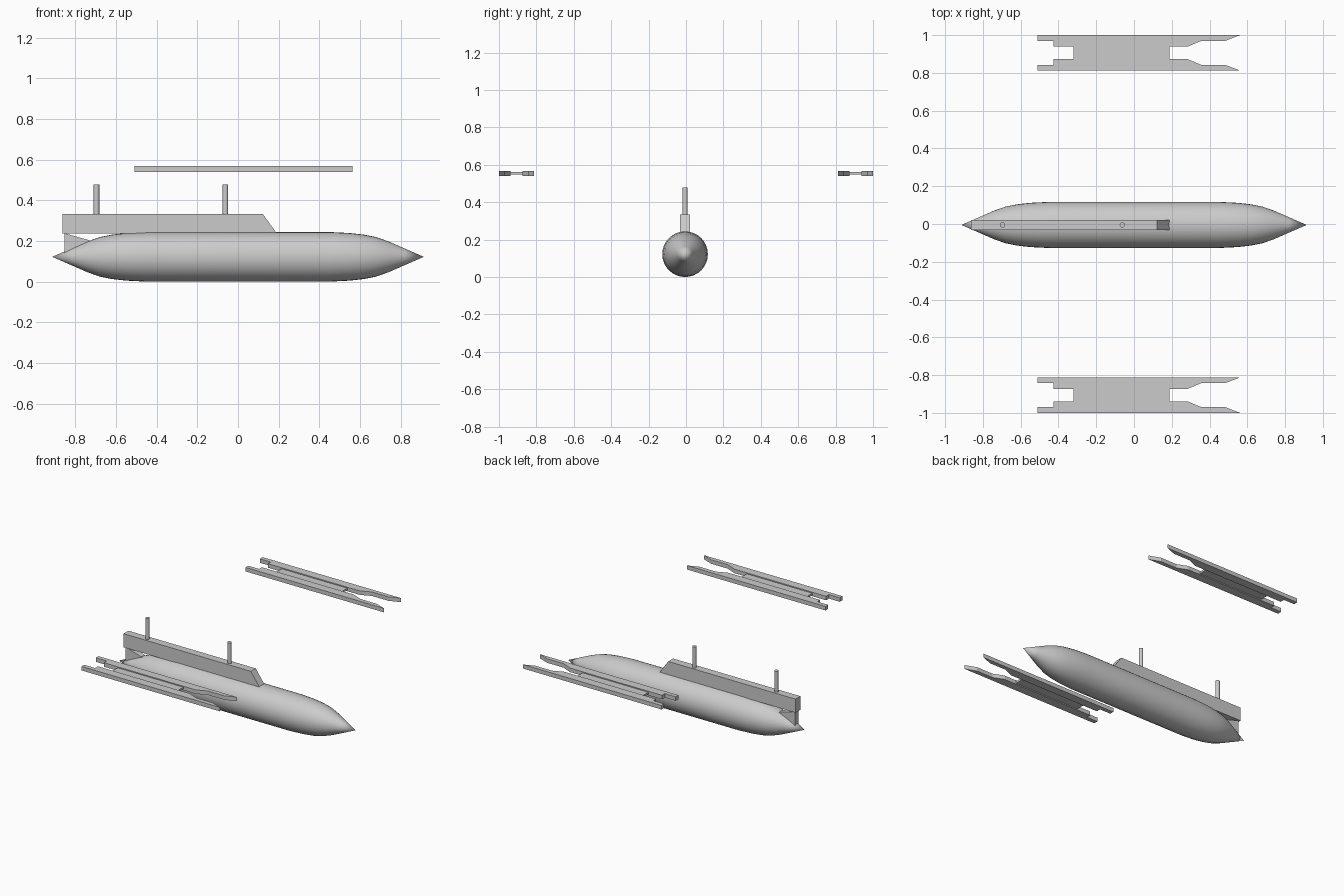
import bpy, bmesh, math
from mathutils import Matrix

if "Cube" in bpy.data.objects:
    bpy.data.objects.remove(bpy.data.objects["Cube"])

CY, CZ = -0.005, 0.122  # hull axis


def make(name, bm, smooth=False):
    bmesh.ops.remove_doubles(bm, verts=bm.verts, dist=1e-5)
    bmesh.ops.recalc_face_normals(bm, faces=bm.faces)
    mesh = bpy.data.meshes.new(name)
    bm.to_mesh(mesh)
    bm.free()
    ob = bpy.data.objects.new(name, mesh)
    bpy.context.collection.objects.link(ob)
    if smooth:
        bpy.ops.object.select_all(action='DESELECT')
        ob.select_set(True)
        bpy.context.view_layer.objects.active = ob
        bpy.ops.object.shade_smooth_by_angle(angle=math.radians(30))
    return ob


def prism(bm, pts, offset):
    """Extrude a closed 3D outline by a vector."""
    face = bm.faces.new([bm.verts.new(p) for p in pts])
    new = bmesh.ops.extrude_face_region(bm, geom=[face])["geom"]
    bmesh.ops.translate(bm, vec=offset,
                        verts=[v for v in new if isinstance(v, bmesh.types.BMVert)])
    # keep the starting cap so the solid stays closed
    if not face.is_valid or any(len(e.link_faces) < 2 for e in bm.edges):
        bmesh.ops.holes_fill(bm, edges=[e for e in bm.edges if len(e.link_faces) < 2], sides=0)


def side_plate(name, profile, width):
    bm = bmesh.new()
    prism(bm, [(x, CY - width / 2, z) for x, z in profile], (0, width, 0))
    return make(name, bm)


# Hull: symmetric spindle revolved round the x axis
half = [(0.45, 0.122), (0.55, 0.117), (0.62, 0.109), (0.68, 0.097),
        (0.74, 0.076), (0.82, 0.041), (0.914, 0.0)]
profile = [(-x, r) for x, r in reversed(half)] + half
bm = bmesh.new()
vs = [bm.verts.new((x, CY, CZ + r)) for x, r in profile]
es = [bm.edges.new(pair) for pair in zip(vs, vs[1:])]
bmesh.ops.spin(bm, geom=vs + es, cent=(0, CY, CZ), axis=(1, 0, 0),
               angle=math.tau, steps=32)
make("hull", bm, smooth=True)

# Pylon along the top and tail fin below it
side_plate("pylon", [(-0.863, 0.238), (-0.863, 0.333), (0.122, 0.333),
                     (0.19, 0.238)], 0.054)
side_plate("tail_fin", [(-0.853, 0.238), (-0.73, 0.203), (-0.70, 0.14),
                        (-0.853, 0.13)], 0.036)

# Mounting posts
for name, x in (("rear_post", -0.696), ("front_post", -0.062)):
    bm = bmesh.new()
    bmesh.ops.create_cone(bm, cap_ends=True, segments=16, radius1=0.014,
                          radius2=0.014, depth=0.155,
                          matrix=Matrix.Translation((x, CY, 0.4005)))
    make(name, bm, smooth=True)

# Two floating racks: a pair of notched rails joined by a thinner web
rail = [(-0.51, 0.094), (0.562, 0.094), (0.484, 0.064), (0.357, 0.064),
        (0.283, 0.033), (-0.426, 0.033), (-0.426, 0.064), (-0.51, 0.064)]
web = [(-0.32, -0.033), (0.188, -0.033), (0.188, 0.033), (-0.32, 0.033)]
# inner rail edge steps are closed by the web ends
for label, yc in (("left", 0.906), ("right", -0.906)):
    for part, s in (("outer", 1), ("inner", -1)):
        bm = bmesh.new()
        sign = s if yc > 0 else -s
        prism(bm, [(x, yc + sign * y, 0.54) for x, y in rail], (0, 0, 0.028))
        make(f"{label}_{part}_rail", bm)
    bm = bmesh.new()
    prism(bm, [(x, yc + y, 0.547) for x, y in web], (0, 0, 0.014))
    make(f"{label}_rack_web", bm)
